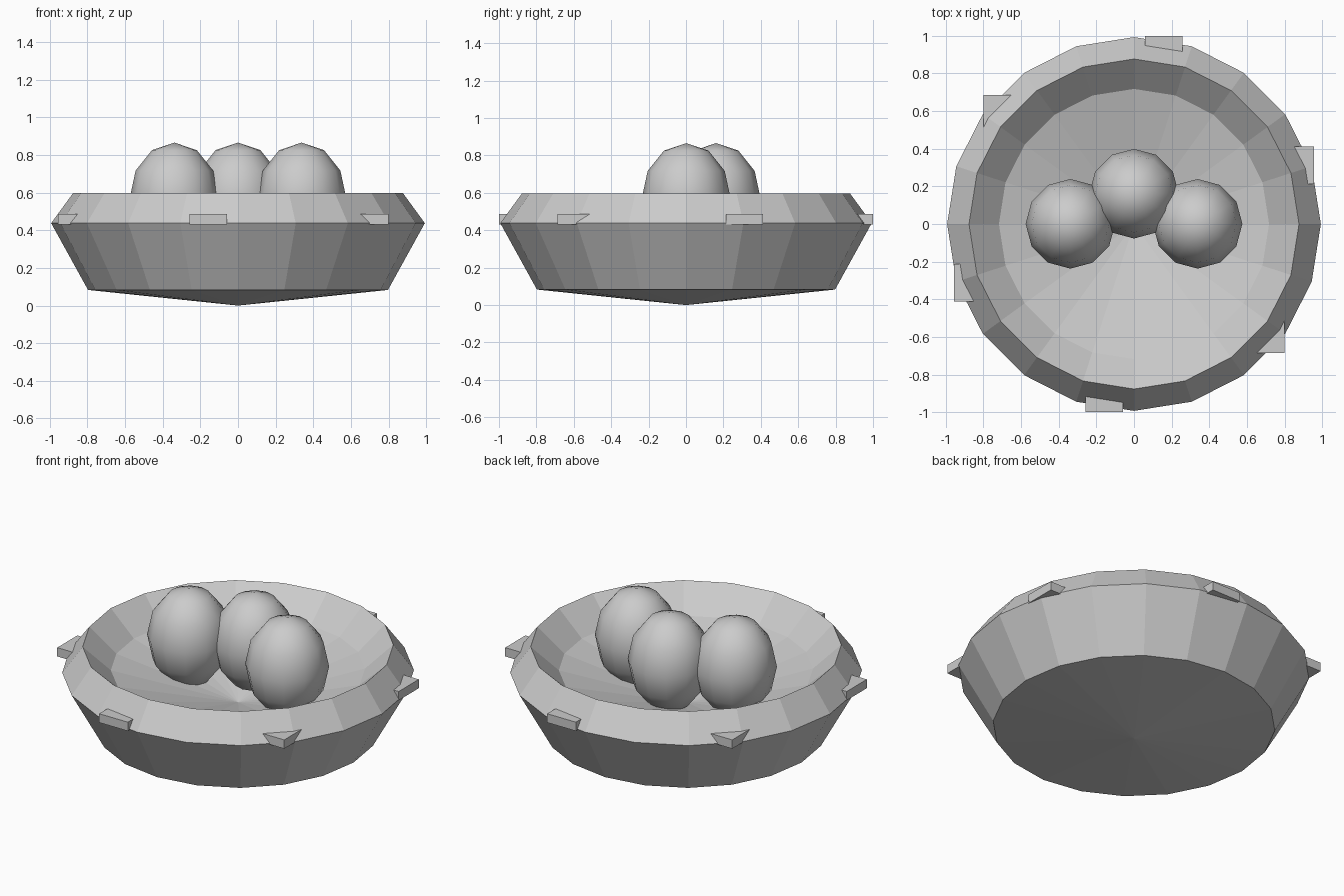
import bpy, bmesh
from math import sin, cos, pi, radians

if "Cube" in bpy.data.objects:
    bpy.data.objects.remove(bpy.data.objects["Cube"])

def add_object(name, bm):
    mesh = bpy.data.meshes.new(name)
    bm.normal_update()
    bm.to_mesh(mesh)
    bm.free()
    obj = bpy.data.objects.new(name, mesh)
    bpy.context.collection.objects.link(obj)
    return obj

# Nest bowl: 20-sided lathed profile, shallow cones under and inside
SIDES = 20
profile = [(0.797, 0.083), (0.993, 0.438), (0.877, 0.597), (0.718, 0.45)]
bm = bmesh.new()
rings = [[bm.verts.new((r * cos(2 * pi * i / SIDES), r * sin(2 * pi * i / SIDES), z))
          for i in range(SIDES)] for r, z in profile]
under = bm.verts.new((0, 0, 0))
inside = bm.verts.new((0, 0, 0.245))
for i in range(SIDES):
    j = (i + 1) % SIDES
    for a, b in zip(rings, rings[1:]):
        bm.faces.new((a[i], a[j], b[j], b[i]))
    bm.faces.new((under, rings[0][j], rings[0][i]))
    bm.faces.new((inside, rings[-1][i], rings[-1][j]))
add_object("nest_bowl", bm)

# Twig ends: axis-aligned blocks poking out of the rim
for k in range(6):
    a = radians(20 + 60 * k)
    bm = bmesh.new()
    bmesh.ops.create_cube(bm, size=1)
    bmesh.ops.scale(bm, vec=(0.198, 0.198, 0.055), verts=bm.verts)
    twig = add_object(f"twig_{k + 1}", bm)
    twig.location = (0.914 * cos(a), 0.914 * sin(a), 0.459)

# Eggs: smooth low-poly ellipsoids
for k, (x, y) in enumerate([(-0.338, 0.001), (0, 0.161), (0.338, 0.001)]):
    bm = bmesh.new()
    bmesh.ops.create_uvsphere(bm, u_segments=12, v_segments=6, radius=1)
    bmesh.ops.scale(bm, vec=(0.238, 0.238, 0.298), verts=bm.verts)
    for f in bm.faces:
        f.smooth = True
    egg = add_object(f"egg_{k + 1}", bm)
    egg.location = (x, y, 0.568)
